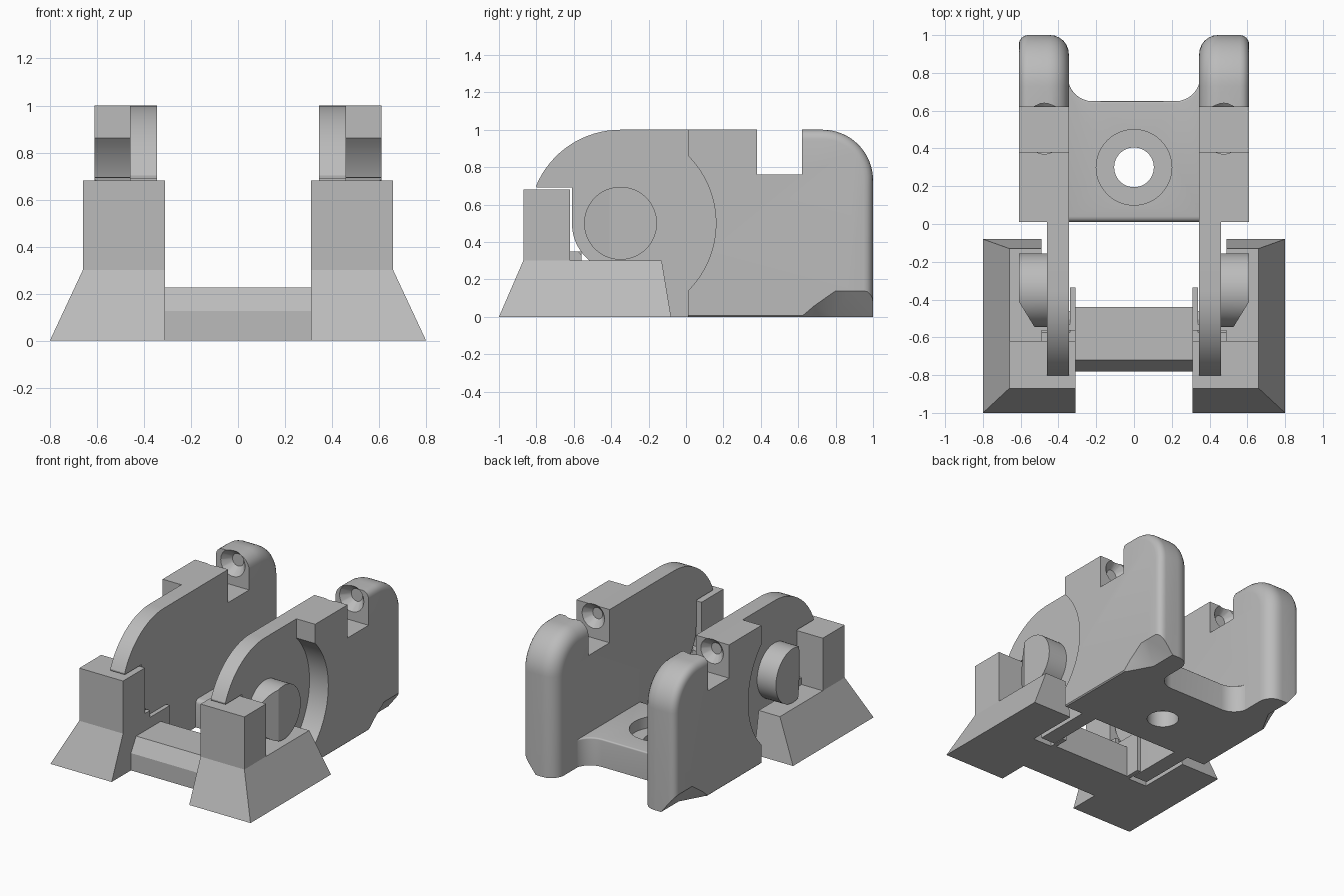
import bpy, bmesh
from math import cos, sin, radians
from mathutils import Vector

if "Cube" in bpy.data.objects:
    bpy.data.objects.remove(bpy.data.objects["Cube"])

GREY = (0.5, 0.5, 0.5, 1)
mat = bpy.data.materials.new("light grey")
mat.use_nodes = True
mat.diffuse_color = GREY
mat.node_tree.nodes["Principled BSDF"].inputs["Base Color"].default_value = GREY

PIVOT = (-0.35, 0.5)


def arc(center, r, a0, a1, n=16):
    angles = [radians(a0 + (a1 - a0) * i / n) for i in range(n + 1)]
    return [(center[0] + r * cos(a), center[1] + r * sin(a)) for a in angles]


def make(name, bm):
    bmesh.ops.recalc_face_normals(bm, faces=bm.faces[:])
    mesh = bpy.data.meshes.new(name)
    bm.to_mesh(mesh)
    bm.free()
    mesh.materials.append(mat)
    obj = bpy.data.objects.new(name, mesh)
    bpy.context.collection.objects.link(obj)
    return obj


def prism(name, pts, axis, lo, hi, bevels=()):
    """Extrude a YZ (axis x) or XY (axis z) profile; bevels = (test, width, segments)."""
    bm = bmesh.new()
    place = (lambda p, h: (h, *p)) if axis == "x" else (lambda p, h: (*p, h))
    face = bm.faces.new([bm.verts.new(place(p, lo)) for p in pts])
    side = bmesh.ops.extrude_face_region(bm, geom=[face])["geom"]
    shift = Vector(place((0, 0), hi - lo))
    bmesh.ops.translate(bm, vec=shift, verts=[v for v in side if isinstance(v, bmesh.types.BMVert)])
    bmesh.ops.recalc_face_normals(bm, faces=bm.faces[:])
    for test, width, seg in bevels:
        edges = [e for e in bm.edges if all(test(v.co) for v in e.verts)]
        bmesh.ops.bevel(bm, geom=edges, offset=width, segments=seg, profile=0.5,
                        affect="EDGES", clamp_overlap=True)
    return make(name, bm)


def box(name, x0, x1, y0, y1, z0, z1):
    return prism(name, [(x0, y0), (x1, y0), (x1, y1), (x0, y1)], "z", z0, z1)


def hull(name, pts):
    bm = bmesh.new()
    for p in pts:
        bm.verts.new(p)
    bmesh.ops.convex_hull(bm, input=bm.verts[:])
    return make(name, bm)


def cone(name, x, z, y0, y1, r0, r1):
    rings = [[(x + a, y, z + b) for a, b in arc((0, 0), r, 0, 345, 23)]
             for y, r in ((y0, r0), (y1, r1))]
    return hull(name, rings[0] + rings[1])


def finish(obj, cutters=(), mirror=True):
    bpy.ops.object.select_all(action="DESELECT")
    bpy.context.view_layer.objects.active = obj
    obj.select_set(True)
    for c in cutters:
        c.hide_render = True
        m = obj.modifiers.new("cut", "BOOLEAN")
        m.operation, m.solver, m.object = "DIFFERENCE", "EXACT", c
        bpy.ops.object.modifier_apply(modifier=m.name)
    if mirror:
        m = obj.modifiers.new("mirror", "MIRROR")
        m.use_mirror_merge = False
        bpy.ops.object.modifier_apply(modifier=m.name)
    bpy.ops.object.shade_smooth_by_angle(angle=radians(30))


# Cutters for the dimples in the notch walls and the rear lower corner
dimples = [cone("dimple_cutter_rear", 0.475, 0.92, 0.6, 0.68, 0.115, 0.045),
           cone("dimple_cutter_front", 0.475, 0.92, 0.33, 0.4, 0.04, 0.11)]
corner = hull("corner_cutter",
              [(x, y, z) for y in (0.8, 1.1) for x, z in ((0.47, -0.04), (0.65, 0.19), (0.65, -0.04))]
              + [(0.65, 0.6, 0.02), (0.65, 0.6, -0.04), (0.58, 0.6, -0.04)])

# Shared rear outline of the side arms, from the lower back up to the notch
rear = [(1, 0)] + arc((0.73, 0.73), 0.27, 0, 90) + [(0.62, 1), (0.62, 0.76), (0.38, 0.76), (0.38, 1)]


def rear_edge(x):
    return lambda v: abs(v.x - x) < 0.001 and (v.y > 0.99 or (v.z > 0.72 and v.y > 0.61 and
                                                             (v.z > 0.99 or v.y > 0.7)))


# Thin side arms with hooked front end
side_arm = prism("side_arm",
                 rear + arc((-0.35, 0.51), 0.49, 90, 157) + [(-0.8, 0.69), (-0.61, 0.69)]
                 + arc(PIVOT, 0.26, 180, 255) + [(-0.417, 0)],
                 "x", 0.345, 0.46, [(rear_edge(0.345), 0.1, 6)])
finish(side_arm, dimples)

# Outer thickening, scooped around the pivot
outer_block = prism("outer_block",
                    rear + [(0.01, 1)] + arc(PIVOT, 0.51, 45.1, -45.1, 24) + [(0.01, 0)],
                    "x", 0.46, 0.61,
                    [(rear_edge(0.61), 0.05, 4),
                     (lambda v: v.z < 0.001 and v.x > 0.6 and v.y < 1.01, 0.03, 1)])
finish(outer_block, dimples + [corner])

# Cross plate with filleted back corners and a counterbored hole
right_half = arc((0.22, 0.78), 0.13, 0, -90, 8)
outline = [(-0.36, 0.01), (0.36, 0.01), (0.36, 0.78)] + right_half
outline += [(-x, y) for x, y in reversed(right_half)] + [(-0.36, 0.78)]
cross_plate = prism("cross_plate", outline, "z", 0, 0.2,
                    [(lambda v: v.z > 0.19 and v.y > 0.6 and abs(v.x) < 0.355, 0.06, 5),
                     (lambda v: v.y < 0.02 and v.z > 0.19, 0.03, 4)])
hole = prism("hole_cutter", arc((0, 0.3), 0.105, 0, 352.5, 47), "z", -0.1, 0.5)
bore = prism("bore_cutter", arc((0, 0.3), 0.2, 0, 352.5, 47), "z", 0.12, 0.5)
finish(cross_plate, [bore, hole], mirror=False)

# Pivot pins with a slanted front
pin = prism("pivot_pin", arc(PIVOT, 0.195, 0, 352.5, 47), "x", 0.45, 0.61)
slant = prism("pin_cutter", [(0.64, -0.36), (0.61, -0.41), (0.53, -0.54), (0.5, -0.59), (0.7, -0.59)],
              "z", 0.2, 0.8)
finish(pin, [slant])

# Feet: sloped base, upright post and a small step, slotted for the arm
slots = [box("slot_cutter", 0.34, 0.49, -0.46, 0.1, -0.1, 0.5),
         box("rear_slot_cutter", 0.2, 0.49, -0.335, 0.1, -0.1, 0.5),
         prism("disc_cutter", arc(PIVOT, 0.27, 0, 354, 59), "x", 0.34, 0.49)]
foot = hull("foot_base", [(x, y, 0) for x in (0.31, 0.8) for y in (-1, -0.08)]
            + [(x, y, 0.3) for x in (0.31, 0.66) for y in (-0.87, -0.13)])
finish(foot, slots)
step = box("foot_step", 0.31, 0.49, -0.63, -0.56, 0.2, 0.35)
finish(step, slots[2:])
post = box("foot_post", 0.31, 0.66, -0.87, -0.62, 0.3, 0.68)
finish(post)

# Bar joining the feet
bar = prism("cross_bar", [(-0.78, 0), (-0.44, 0), (-0.44, 0.225), (-0.72, 0.225), (-0.78, 0.125)],
            "x", -0.31, 0.31)
finish(bar, mirror=False)

for c in dimples + [corner, hole, bore, slant] + slots:
    bpy.data.objects.remove(c)
